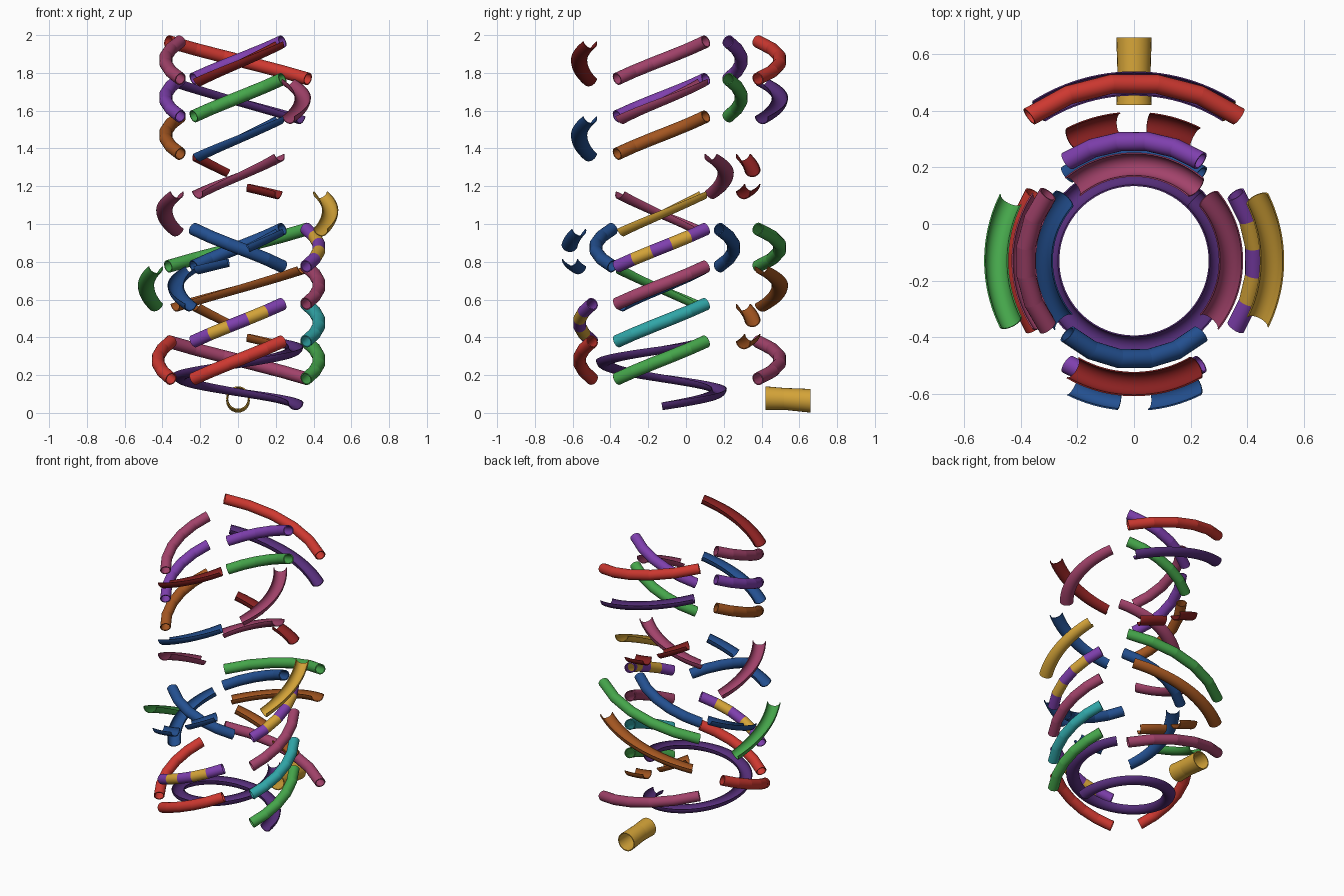
import bpy, bmesh, math
from mathutils import Vector

if "Cube" in bpy.data.objects:
    bpy.data.objects.remove(bpy.data.objects["Cube"])

COLOURS = {
    "red": (0.62, 0.04, 0.03), "dark_red": (0.25, 0.015, 0.015),
    "purple": (0.21, 0.05, 0.42), "dark_purple": (0.095, 0.028, 0.20),
    "green": (0.06, 0.38, 0.07), "gold": (0.66, 0.37, 0.04),
    "navy": (0.017, 0.08, 0.28), "plum": (0.36, 0.055, 0.145),
    "brown": (0.37, 0.093, 0.015), "teal": (0.03, 0.38, 0.39)}
MATS = {}
for key, c in COLOURS.items():
    MATS[key] = bpy.data.materials.new(key)
    MATS[key].diffuse_color = (*c, 1)

CY = -0.13                       # axis of the tower
TUBE_R, PIPE_R = 0.034, 0.043
SIDE = {"right": 0, "back": 90, "left": 180, "front": 270}


def level(n):
    return 0.18 + 0.1985 * n


def profile(r, wall, half):
    """Closed outline of a ring or of a U-shaped gutter wall."""
    if half:
        ang = [math.pi + math.pi * i / 14 for i in range(15)]
        return ([(r * math.cos(a), r * math.sin(a)) for a in ang] +
                [((r - wall) * math.cos(a), (r - wall) * math.sin(a)) for a in reversed(ang)])
    return [(math.cos(2 * math.pi * i / 24), math.sin(2 * math.pi * i / 24)) for i in range(24)]


def finish(name, bm, colours):
    bmesh.ops.recalc_face_normals(bm, faces=bm.faces)
    me = bpy.data.meshes.new(name)
    bm.to_mesh(me)
    bm.free()
    ob = bpy.data.objects.new(name, me)
    bpy.context.collection.objects.link(ob)
    for c in colours:
        me.materials.append(MATS[c])
    return ob


def bridge(bm, a, b, mat=0):
    n = len(a)
    for i in range(n):
        f = bm.faces.new((a[i], a[(i + 1) % n], b[(i + 1) % n], b[i]))
        f.material_index = mat


def gutter(name, colour, frames, r=PIPE_R):
    """Smooth half pipe open at the top."""
    bm = bmesh.new()
    prof = profile(r, 0.005, True)
    rings = [[bm.verts.new(p + u * x + v * y) for x, y in prof] for p, u, v in frames]
    for a, b in zip(rings, rings[1:]):
        bridge(bm, a, b)
    h = len(prof) // 2
    for ring in (rings[0], rings[-1]):
        for i in range(h - 1):
            bm.faces.new((ring[i], ring[i + 1], ring[-2 - i], ring[-1 - i]))
    return finish(name, bm, [colour])


def tube(name, colours, frames, r=TUBE_R, flare=1.0):
    """Hollow tube made of short straight sections with visible joints."""
    bm = bmesh.new()
    circ = profile(1, 0, False)
    for k, (fa, fb) in enumerate(zip(frames, frames[1:])):
        m = k % len(colours)
        rings = []
        for i, (p, u, v) in enumerate((fa, fb)):
            end = (k == 0 and i == 0) or (k == len(frames) - 2 and i == 1)
            ro = r * (flare if end else 1)
            rings.append([[bm.verts.new(p + (u * x + v * y) * q) for x, y in circ]
                          for q in (ro, ro - 0.006)])
            if end:
                bridge(bm, rings[-1][0], rings[-1][1], m)
        for j in (0, 1):
            bridge(bm, rings[0][j], rings[1][j], m)
    return finish(name, bm, colours)


def arc(R, a0, a1, z0, z1, n):
    """Frames (point, outward, up) along a helical arc, angles in radians."""
    slope = (z1 - z0) / (a1 - a0)
    out = []
    for i in range(n + 1):
        t = i / n
        a = a0 + (a1 - a0) * t
        u = Vector((math.cos(a), math.sin(a), 0))
        tan = Vector((-math.sin(a) * R, math.cos(a) * R, slope)).normalized()
        out.append((Vector((0, CY, z0 + (z1 - z0) * t)) + u * R, u, u.cross(tan)))
    return out


def piece(kind, side, R, n, rise, colours, big=False):
    """One track element on a side of the tower; rise is +1 when climbing anticlockwise."""
    z0, z1 = (level(n), level(n + 1))[::rise]
    mid = math.radians(SIDE[side])
    if kind == "tube":
        h = math.asin((0.37 if big else 0.235) / R)
        tube(f"{side}_tube_{n}", colours, arc(R, mid - h, mid + h, z0, z1, 5))
    elif kind == "gutter":
        h = math.asin((0.335 if big else 0.217) / R)
        gutter(f"{side}_gutter_{n}", colours[0], arc(R, mid - h, mid + h, z0, z1, 24))
    else:                         # jump: gutter broken in the middle
        h, g = math.asin(0.217 / R), math.asin(0.045 / R)
        zl = level(n)
        gutter(f"{side}_jump_landing_{n}", colours[0], arc(R, mid - h, mid - g - 0.02, zl, zl + 0.04, 10))
        gutter(f"{side}_jump_start_{n}", colours[0], arc(R, mid + g, mid + h, zl + 0.115, zl + 0.1985, 10))


STRIPE = ["purple", "gold"]
TRACKS = [
    # left side
    ("tube", "left", 0.385, 8, -1, ["plum"]), ("tube", "left", 0.385, 7, -1, ["purple"]),
    ("tube", "left", 0.385, 6, -1, ["brown"]), ("gutter", "left", 0.39, 4, 1, ["plum"]),
    ("gutter", "left", 0.487, 2, 1, ["green"]), ("gutter", "left", 0.33, 2, -1, ["navy"]),
    ("tube", "left", 0.425, 0, -1, ["red"]),
    # right side
    ("gutter", "right", 0.343, 7, 1, ["plum"]), ("gutter", "right", 0.488, 4, 1, ["gold"]),
    ("tube", "right", 0.43, 3, 1, STRIPE), ("tube", "right", 0.43, 2, 1, ["plum"]),
    ("tube", "right", 0.43, 1, 1, ["teal"]), ("tube", "right", 0.43, 0, 1, ["green"]),
    # front side
    ("gutter", "front", 0.436, 8, 1, ["dark_red"]), ("gutter", "front", 0.436, 6, 1, ["navy"]),
    ("tube", "front", 0.35, 3, -1, ["navy"]), ("jump", "front", 0.488, 3, 1, ["navy"]),
    ("tube", "front", 0.435, 1, 1, STRIPE), ("tube", "front", 0.435, 0, 1, ["red"]),
    # back side, inner
    ("tube", "back", 0.424, 8, -1, ["purple"]), ("tube", "back", 0.424, 7, -1, ["green"]),
    ("gutter", "back", 0.34, 5, -1, ["plum"]), ("jump", "back", 0.484, 5, 1, ["dark_red"]),
    ("tube", "back", 0.385, 3, -1, ["navy"]), ("jump", "back", 0.484, 1, 1, ["brown"]),
    # back side, long outer arcs
    ("tube", "back", 0.63, 8, 1, ["red"], True), ("gutter", "back", 0.627, 7, 1, ["dark_purple"], True),
    ("tube", "back", 0.63, 3, -1, ["green"], True), ("gutter", "back", 0.627, 2, -1, ["brown"], True),
    ("tube", "back", 0.63, 0, 1, ["plum"], True),
]
for t in TRACKS:
    piece(*t)

# spiral gutter at the bottom
gutter("bottom_spiral", "dark_purple", arc(0.305, 0, math.radians(405), 0.055, 0.39, 80), 0.041)

# gold exit pipe at the back
X, Z = Vector((1, 0, 0)), Vector((0, 0, 1))
tube("exit_pipe", ["gold"], [(Vector((0, y, z)), X, Z) for y, z in
                             ((0.42, 0.078), (0.52, 0.074), (0.66, 0.064))], 0.058, 1.08)

# smooth shading with sharp rims
for ob in bpy.context.scene.objects:
    ob.select_set(True)
    bpy.context.view_layer.objects.active = ob
bpy.ops.object.shade_smooth_by_angle(angle=math.radians(35))

for m in bpy.data.materials:
    if m.users and not m.is_grease_pencil:
        m.use_nodes = True
        m.node_tree.nodes["Principled BSDF"].inputs["Base Color"].default_value = m.diffuse_color
